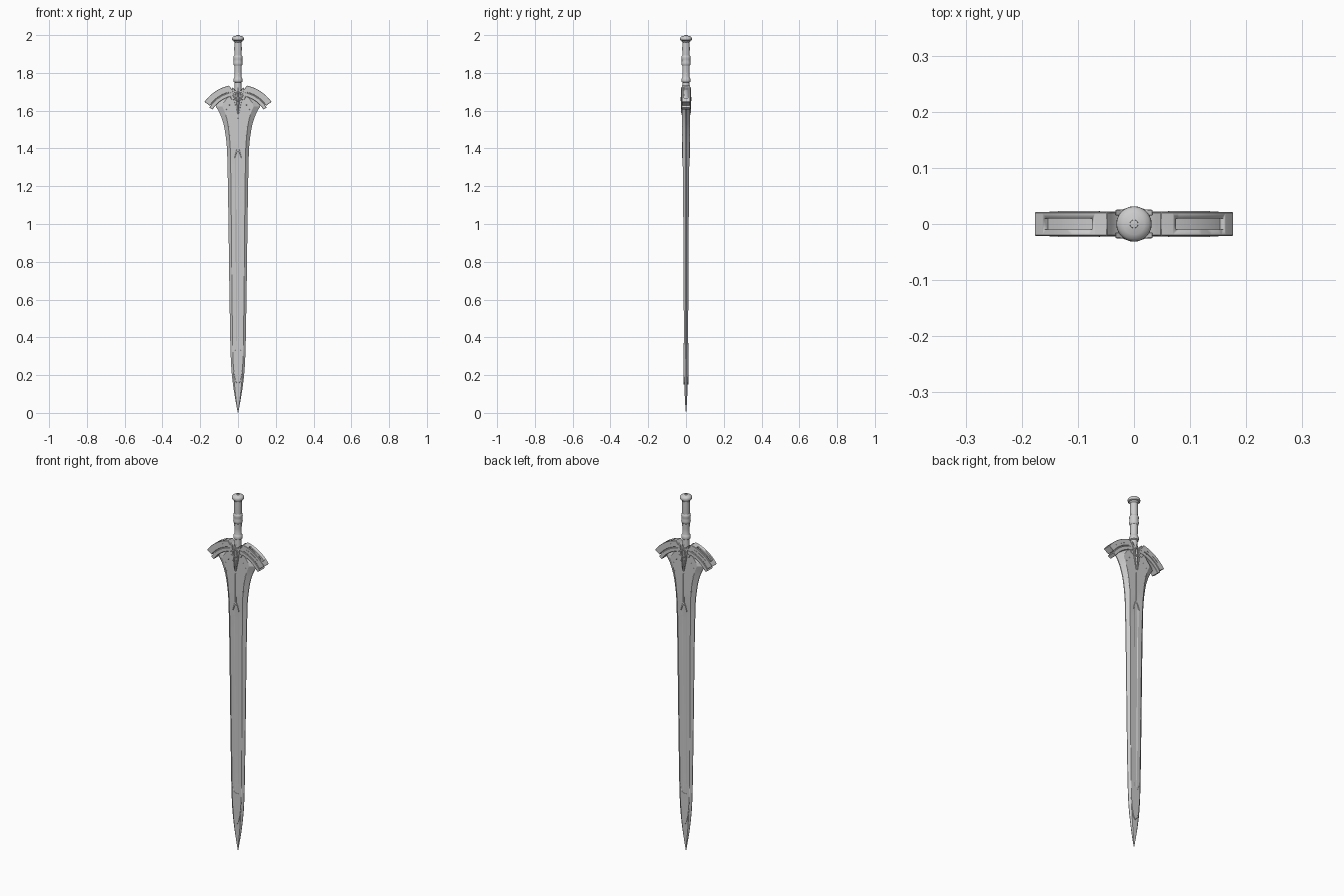
import bpy, bmesh, math
from mathutils import Vector

if "Cube" in bpy.data.objects:
    bpy.data.objects.remove(bpy.data.objects["Cube"])

HUB = 1.52  # height of the centre of the guard arcs


def make(name, bm, angle=30):
    bmesh.ops.recalc_face_normals(bm, faces=bm.faces[:])
    me = bpy.data.meshes.new(name)
    bm.to_mesh(me)
    bm.free()
    ob = bpy.data.objects.new(name, me)
    bpy.context.collection.objects.link(ob)
    bpy.context.view_layer.objects.active = ob
    bpy.ops.object.select_all(action='DESELECT')
    ob.select_set(True)
    bpy.ops.object.shade_smooth_by_angle(angle=math.radians(angle))
    return ob


def loft(bm, rings):
    rows = [[bm.verts.new(p) for p in r] for r in rings]
    n = len(rows[0])
    for a, b in zip(rows, rows[1:]):
        for i in range(n):
            bm.faces.new((a[i], a[(i + 1) % n], b[(i + 1) % n], b[i]))
    bm.faces.new(rows[0])
    bm.faces.new(rows[-1])


def slab(name, pts, y0, y1, bevel=0.0):
    bm = bmesh.new()
    loft(bm, [[(x, y, z) for x, z in pts] for y in (y0, y1)])
    ob = make(name, bm)
    if bevel:
        m = ob.modifiers.new("edge", 'BEVEL')
        m.width = bevel
        m.segments = 1
    return ob


def both_faces(name, pts, y0, y1):
    for side, s in (("front", -1), ("back", 1)):
        slab(f"{name}_{side}", pts, s * y0, s * y1, 0.001)


def mirrored(half):
    return half + [(-x, z) for x, z in reversed(half) if x > 0]


def arc(r, a0, a1, s=1, n=14):
    out = []
    for i in range(n + 1):
        a = math.radians(a0 + (a1 - a0) * i / n)
        out.append((s * r * math.sin(a), HUB + r * math.cos(a)))
    return out


def band(name, r0, r1, a0, a1, s, y, bevel=0.0015):
    return slab(name, arc(r1, a0, a1, s) + arc(r0, a1, a0, s), -y, y, bevel)


def lathe(name, prof, n=24):
    bm = bmesh.new()
    loft(bm, [[(r * math.cos(2 * math.pi * i / n), r * math.sin(2 * math.pi * i / n), z)
               for i in range(n)] for r, z in prof])
    return make(name, bm, 35)


# blade: (height, half width, half thickness, fuller depth)
stations = [(0, .001, .0008, 0), (.02, .005, .0025, 0), (.07, .014, .006, 0), (.12, .0225, .0075, 0),
            (.177, .030, .009, 0), (.23, .035, .010, 0), (.283, .038, .011, 0), (.34, .040, .0115, 0),
            (.38, .041, .012, .002), (.60, .045, .013, .003), (.90, .049, .0145, .003),
            (1.186, .053, .0165, .003), (1.30, .0555, .018, .003), (1.36, .057, .019, .002),
            (1.40, .0585, .0195, 0), (1.45, .063, .020, 0), (1.503, .071, .020, 0),
            (1.53, .077, .020, 0), (1.556, .085, .020, 0), (1.58, .094, .020, 0),
            (1.60, .104, .020, 0), (1.622, .118, .020, 0), (1.64, .110, .020, 0),
            (1.665, .085, .020, 0), (1.69, .035, .020, 0)]
rings = []
for z, w, t, d in stations:
    q = [(w, .12 * t), (.78 * w, .75 * t), (.70 * w, t - d * .3),
         (.25 * w, t - d * .3), (.18 * w, t - d)]
    q += [(-x, y) for x, y in reversed(q)]
    rings.append([(x, y, z) for x, y in q] + [(x, -y, z) for x, y in reversed(q)])
bm = bmesh.new()
loft(bm, rings)
make("blade", bm, 12)

# raised tip plate, forked spine
both_faces("tip_plate", mirrored([(0, .325), (.012, .325), (.029, .375), (.028, .28), (.022, .21), (.012, .165), (0, .15)]),
           .006, .0122)
both_faces("forked_spine", mirrored([(0, 1.56), (.003, 1.56), (.003, 1.40), (.011, 1.385), (.020, 1.35),
                                     (.016, 1.35), (.008, 1.376), (0, 1.388)]), .012, .0212)

for side, s in (("right", 1), ("left", -1)):
    # guard wing: slotted outer band, groove, inner band
    outer = band("guard_outer_" + side, .184, .218, 12.5, 54.5, s, .0215)
    cutter = band("slot_cutter_" + side, .208, .25, 20, 47.5, s, .010, 0)
    cutter.hide_render = True
    cutter.hide_set(True)
    m = outer.modifiers.new("slot", 'BOOLEAN')
    m.object = cutter
    m.operation = 'DIFFERENCE'
    m.solver = 'EXACT'
    band("guard_groove_" + side, .178, .186, 8, 53, s, .017, 0)
    band("guard_inner_" + side, .160, .180, 8, 57.5, s, .0225)
    for face, f in (("front", -1), ("back", 1)):
        # raised strips on the wing and rivets along the shoulder
        strip = arc(.203, 18, 42, s) + arc(.197, 42, 18, s)
        slab(f"guard_strip_{side}_{face}", strip, f * .020, f * .0228)
        # curved leaf beside the centre ornament
        leaf = [(s * x, z) for x, z in [(.004, 1.575), (.017, 1.64), (.026, 1.69), (.033, 1.725),
                                        (.020, 1.715), (.012, 1.67)]]
        slab(f"ornament_leaf_{side}_{face}", leaf, f * .015, f * .0255, .001)
        bm = bmesh.new()
        for x, z in ((.045, 1.63), (.062, 1.605), (.058, 1.56), (.051, 1.515), (.046, 1.47)):
            v = bmesh.ops.create_uvsphere(bm, u_segments=10, v_segments=6, radius=.0028)["verts"]
            bmesh.ops.translate(bm, verts=v, vec=Vector((s * x, f * .019, z)))
        make(f"shoulder_rivets_{side}_{face}", bm)

# guard centre with dipped top
slab("guard_centre", mirrored([(0, 1.708), (.025, 1.708), (.034, 1.714), (.041, 1.725), (.048, 1.734),
                               (.052, 1.70), (.035, 1.66), (0, 1.65)]), -.0215, .0215, .0015)

# centre ornament: spike, gem and ring on each face
for face, f in (("front", -1), ("back", 1)):
    bm = bmesh.new()
    rim = [bm.verts.new((x, f * .016, z)) for x, z in
           mirrored([(0, 1.74), (.009, 1.71), (.013, 1.66), (.007, 1.59), (0, 1.53)])[:8]]
    rim = list(dict.fromkeys(rim))
    peak = bm.verts.new((0, f * .029, 1.665))
    for i, v in enumerate(rim):
        bm.faces.new((v, rim[(i + 1) % len(rim)], peak))
    make("ornament_spike_" + face, bm)
    bpy.ops.mesh.primitive_torus_add(major_radius=.018, minor_radius=.0035, major_segments=28, minor_segments=8,
                                     location=(0, f * .024, 1.675), rotation=(math.pi / 2, 0, 0))
    ring = bpy.context.object
    ring.name = "ornament_ring_" + face
    ring.scale = (.9, 1.25, 1)
    bpy.ops.object.shade_smooth_by_angle()

# handle: neck, collar, grip with central swelling
lathe("grip", [(.020, 1.69), (.018, 1.735), (.017, 1.748), (.023, 1.752), (.024, 1.758), (.024, 1.768), (.021, 1.773),
               (.0185, 1.778), (.019, 1.81), (.0195, 1.838), (.023, 1.842), (.0245, 1.852), (.0225, 1.86),
               (.0225, 1.872), (.0245, 1.880), (.023, 1.888), (.0195, 1.893), (.020, 1.93), (.019, 1.97)])
# pommel
lathe("pommel", [(.019, 1.962), (.023, 1.966), (.024, 1.970), (.030, 1.973), (.0315, 1.979), (.031, 1.985),
                 (.027, 1.991), (.019, 1.995), (.0075, 1.9975), (.007, 1.9995), (.003, 2.0)], 28)
